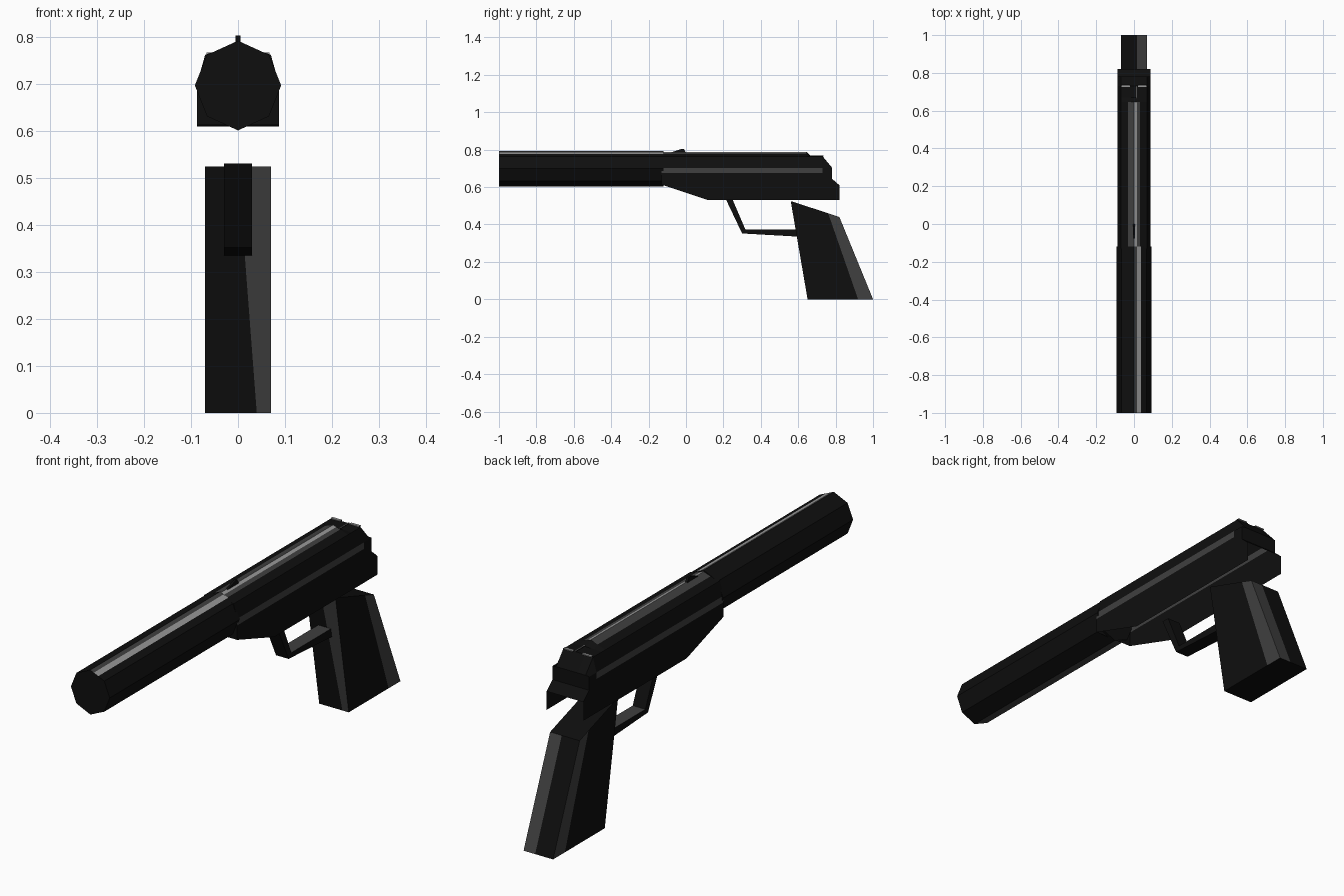
import bpy, bmesh

if "Cube" in bpy.data.objects:
    bpy.data.objects.remove(bpy.data.objects["Cube"])


def material(name, v):
    m = bpy.data.materials.new(name)
    m.diffuse_color = (v, v, v, 1)
    m.use_nodes = True
    m.node_tree.nodes["Principled BSDF"].inputs["Base Color"].default_value = m.diffuse_color
    return m


MATS = [material("black", 0.0045), material("dark_grey", 0.05), material("light_grey", 0.31)]
BLACK, GREY, LIGHT = 0, 1, 2


def loft(name, rings, closed=True, cap_start=True, cap_end=True, paint=None):
    """Skin a list of equal-length rings; paint(ring_index, column_index) picks the colour."""
    bm = bmesh.new()
    vs = [[bm.verts.new(p) for p in r] for r in rings]
    n = len(rings[0])
    for i in range(len(rings) - 1):
        for j in range(n if closed else n - 1):
            k = (j + 1) % n
            f = bm.faces.new((vs[i][j], vs[i][k], vs[i + 1][k], vs[i + 1][j]))
            f.material_index = paint(i, j) if paint else BLACK
    if cap_start:
        bm.faces.new(vs[0])
    if cap_end:
        bm.faces.new(vs[-1])
    bmesh.ops.remove_doubles(bm, verts=bm.verts, dist=1e-5)
    bmesh.ops.recalc_face_normals(bm, faces=bm.faces)
    me = bpy.data.meshes.new(name)
    bm.to_mesh(me)
    bm.free()
    for m in MATS:
        me.materials.append(m)
    ob = bpy.data.objects.new(name, me)
    bpy.context.collection.objects.link(ob)
    return ob


def extrude_x(name, profile, x0, x1, paint=None):
    """Extrude a (y, z) profile across x."""
    return loft(name, [[(x, y, z) for y, z in profile] for x in (x0, x1)], paint=paint)


# Long eight-sided muzzle tube, with painted highlight strips on one top facet
tube = [(0, .793), (.016, .7857), (.037, .7762), (.066, .763), (.092, .698), (.066, .632),
        (0, .602), (-.066, .632), (-.092, .698), (-.066, .763)]
tube_colours = {0: GREY, 1: LIGHT, 6: GREY}
loft("muzzle_tube", [[(x, y, z) for x, z in tube] for y in (-1, -.12)],
     paint=lambda i, j: tube_colours.get(j, BLACK))

# Body shell: open underneath and at the lower back, top cut down in steps at the rear
half = [(.087, 0), (.087, .675), (.087, .703), (.07, .763), (.033, .776), (.015, .782)]
section = half + [(0, .787)] + [(-x, z) for x, z in reversed(half)]
stations = [(-.13, .613, .787), (.12, .53, .787), (.645, .53, .787), (.67, .53, .765),
            (.73, .53, .765), (.78, .53, .705), (.78, .53, .645), (.82, .53, .61)]


def body_paint(i, j):
    if j in (1, 10) and i < 4:
        return GREY
    if i < 2:
        return {4: GREY, 5: LIGHT, 6: GREY, 7: GREY}.get(j, BLACK)
    return BLACK


loft("body_shell", [[(x, y, max(zb, min(z, zt))) for x, z in section] for y, zb, zt in stations],
     closed=False, cap_end=False, paint=body_paint)

# Rear sight marks
for side in (-1, 1):
    extrude_x("rear_mark", [(.724, .764), (.736, .764), (.736, .768), (.724, .768)],
              side * .022, side * .067, paint=lambda i, j: LIGHT)
extrude_x("rear_line", [(.665, .764), (.73, .764), (.73, .768), (.665, .768)],
          .012, .017, paint=lambda i, j: LIGHT)

# Front sight
extrude_x("front_sight", [(-.08, .785), (-.025, .804), (-.012, .804), (0, .785)], -.005, .005)

# Trigger guard
extrude_x("trigger_guard", [(.215, .531), (.30, .352), (.60, .335), (.60, .372), (.318, .372), (.25, .531)],
          -.03, .03, paint=lambda i, j: GREY if j == 3 else BLACK)

# Grip: slanted block, lofted from bottom to top, with painted edge strips
grip_bottom = (.65, .92, 1.0, 0, 0, 0, .04, .015)
grip_top = (.56, .76, .82, .525, .46, .44, .0, .015)


def grip_ring(p):
    f, m, b, zf, zm, zb, xs, xb = p
    return [(-.07, f, zf), (xs, f, zf), (.07, f, zf), (.07, m, zm), (.07, b, zb),
            (xb, b, zb), (-.07, b, zb), (-.07, m, zm)]


loft("grip", [grip_ring(grip_bottom), grip_ring(grip_top)],
     paint=lambda i, j: GREY if j in (1, 3, 4, 6) else BLACK)
